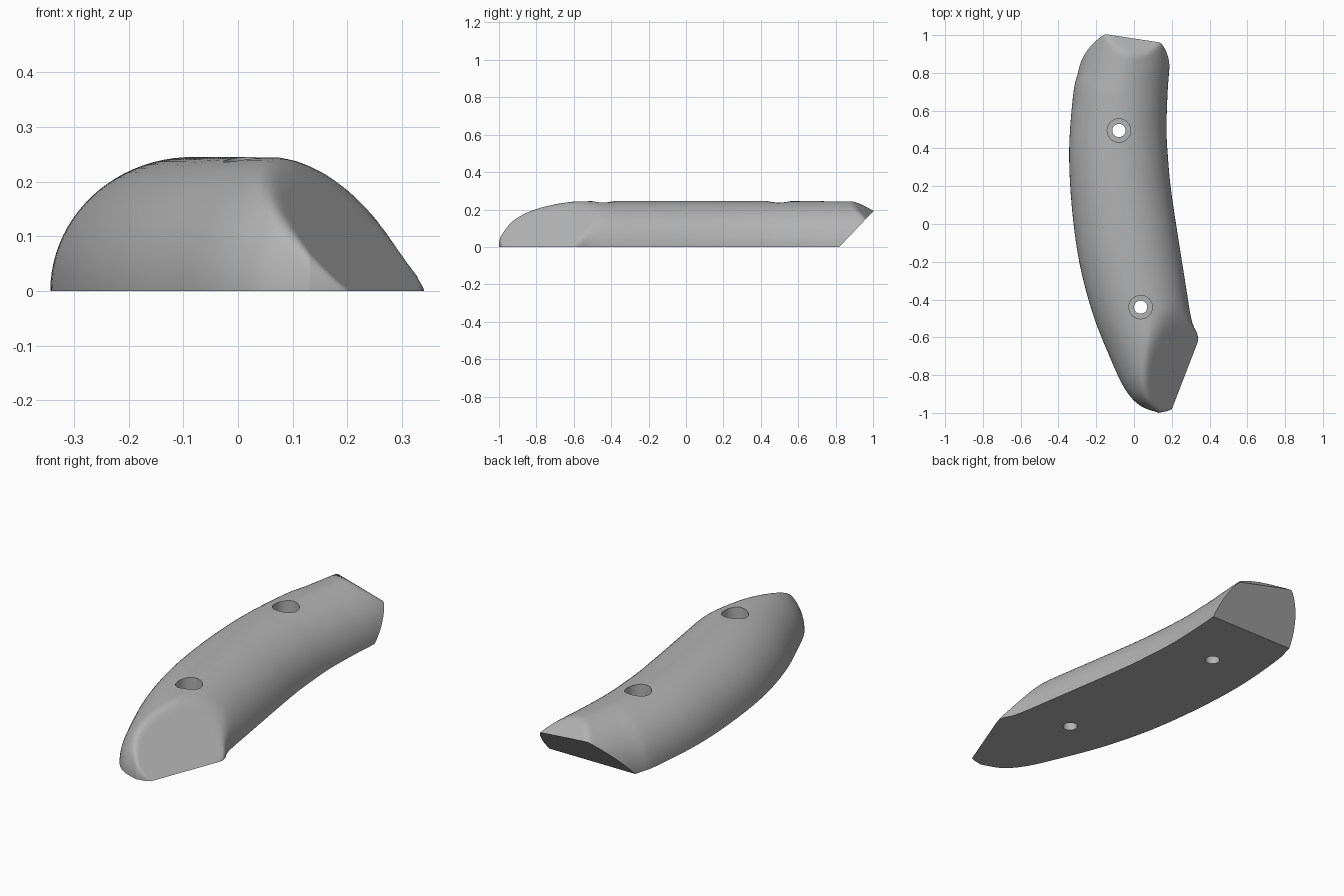
import bpy, bmesh, math
from mathutils import Vector
from mathutils.geometry import intersect_point_line

cube = bpy.data.objects.get("Cube")
if cube:
    bpy.data.objects.remove(cube)

HEIGHT, ROUND = 0.245, 0.26


def smooth_path(pts, steps=6):
    """Catmull-Rom curve through a few plan points."""
    p = [Vector(q) for q in pts]
    p = [2 * p[0] - p[1]] + p + [2 * p[-1] - p[-2]]
    out = []
    for a, b, c, d in zip(p, p[1:], p[2:], p[3:]):
        for i in range(steps):
            t = i / steps
            out.append(0.5 * (2 * b + (c - a) * t + (2 * a - 5 * b + 4 * c - d) * t * t
                              + (3 * b - a - 3 * c + d) * t ** 3))
    return out + [p[-2]]


def x_at(path, y):
    for a, b in zip(path, path[1:]):
        if min(a.y, b.y) <= y <= max(a.y, b.y) and a.y != b.y:
            return a.x + (b.x - a.x) * (y - a.y) / (b.y - a.y)
    return path[-1].x


def distance(path, p):
    best = 9.0
    for a, b in zip(path, path[1:]):
        q, t = intersect_point_line(p, a, b)
        q = a if t < 0 else b if t > 1 else q.to_2d()
        best = min(best, (p - q).length)
    return best


def rounded(d):
    return HEIGHT * math.sqrt(1 - max(0, 1 - d / ROUND) ** 2)


def soft_min(a, b, k):
    h = max(k - abs(a - b), 0) / k
    return min(a, b) - h * h * k / 4


# Plan outlines: outer side, nose and inner side
outer = smooth_path([(-0.235, 1.12), (-0.29, 0.83), (-0.32, 0.7), (-0.343, 0.4), (-0.33, 0.1),
                     (-0.29, -0.2), (-0.22, -0.47), (-0.13, -0.7), (-0.05, -0.87),
                     (0.03, -0.96), (0.13, -1.0)])
nose = smooth_path([(0.13, -1.0), (0.19, -0.985), (0.25, -0.945), (0.34, -0.88)])
inner = smooth_path([(0.2, 1.12), (0.19, 0.87), (0.178, 0.7), (0.172, 0.5), (0.18, 0.35),
                     (0.2, 0.15), (0.27, -0.3), (0.305, -0.51), (0.335, -0.58),
                     (0.35, -0.64), (0.4, -0.75), (0.5, -1.0)], 4)
rim = outer + nose[1:]


def facet_base(y):
    return (0.541 + 0.361 * y) / 0.934


def right_edge(y):
    x = min(facet_base(y), x_at(inner, y))
    return min(x, x_at(nose, y)) if y < -0.89 else x


def surface(x, y):
    p = Vector((x, y))
    z = min(rounded(distance(rim, p)), rounded(distance(inner, p)))
    if y < -0.2:      # sloping facet on the nose
        z = soft_min(z, 1.05 * 0.934 * (facet_base(y) - x), 0.035)
    if y > 0.7:       # small chamfer at the back
        z = soft_min(z, 0.908 - 0.272 * x - 0.751 * y, 0.012)
    return max(z, 0.0005)


# Grip body: rows of cross-sections, denser at the nose
ROWS, COLS = 130, 44
bm = bmesh.new()
grid = []
for r in range(ROWS + 1):
    t = r / ROWS
    y = -0.9998 + 2.1 * (t if t > 0.3 else t * t / 0.6 + 0.15 * t / 0.3)
    if t <= 0.3:
        y = -0.9998 + 2.1 * t * t / 0.3
    left, right = x_at(outer, y), right_edge(y)
    row = []
    for c in range(COLS + 1):
        x = left + (right - left) * (1 - math.cos(math.pi * c / COLS)) / 2
        z = 0 if r == 0 or c in (0, COLS) else surface(x, y)
        row.append(bm.verts.new((x, y, z)))
    grid.append(row)
for a, b in zip(grid, grid[1:]):
    for c in range(COLS):
        bm.faces.new((a[c], a[c + 1], b[c + 1], b[c]))
bm.faces.new(grid[-1])
bm.faces.new(grid[0][::-1] + [r[0] for r in grid[1:]] + [r[-1] for r in grid[:0:-1]])

# Undercut at the back end
cut = bmesh.ops.bisect_plane(bm, geom=bm.verts[:] + bm.edges[:] + bm.faces[:],
                             plane_co=(0, 0.82, 0), plane_no=(0, 1, -0.95), clear_outer=True)
edges = [e for e in cut["geom_cut"] if isinstance(e, bmesh.types.BMEdge)]
bmesh.ops.holes_fill(bm, edges=edges, sides=0)
bmesh.ops.recalc_face_normals(bm, faces=bm.faces)
mesh = bpy.data.meshes.new("grip_body")
bm.to_mesh(mesh)
bm.free()
body = bpy.data.objects.new("grip_body", mesh)
bpy.context.collection.objects.link(body)


def drill(x, y, radius, bottom):
    bpy.ops.mesh.primitive_cylinder_add(vertices=48, radius=radius, depth=1,
                                        location=(x, y, bottom + 0.5))
    cutter = bpy.context.object
    cutter.name = "hole_cutter"
    cutter.hide_render = True
    mod = body.modifiers.new("hole", "BOOLEAN")
    mod.object, mod.solver = cutter, "EXACT"
    bpy.context.view_layer.objects.active = body
    bpy.ops.object.modifier_apply(modifier=mod.name)
    bpy.data.objects.remove(cutter)


# Counterbored screw holes
for x, y in ((-0.08, 0.495), (0.035, -0.44)):
    drill(x, y, 0.062, 0.12)
    drill(x, y, 0.035, -0.2)

grey = bpy.data.materials.new("plain_grey")
grey.use_nodes = True
grey.diffuse_color = (0.45, 0.45, 0.45, 1)
grey.node_tree.nodes["Principled BSDF"].inputs["Base Color"].default_value = (0.45, 0.45, 0.45, 1)
body.data.materials.clear()
body.data.materials.append(grey)

bpy.ops.object.select_all(action="DESELECT")
body.select_set(True)
bpy.context.view_layer.objects.active = body
bpy.ops.object.shade_smooth_by_angle(angle=math.radians(32))
